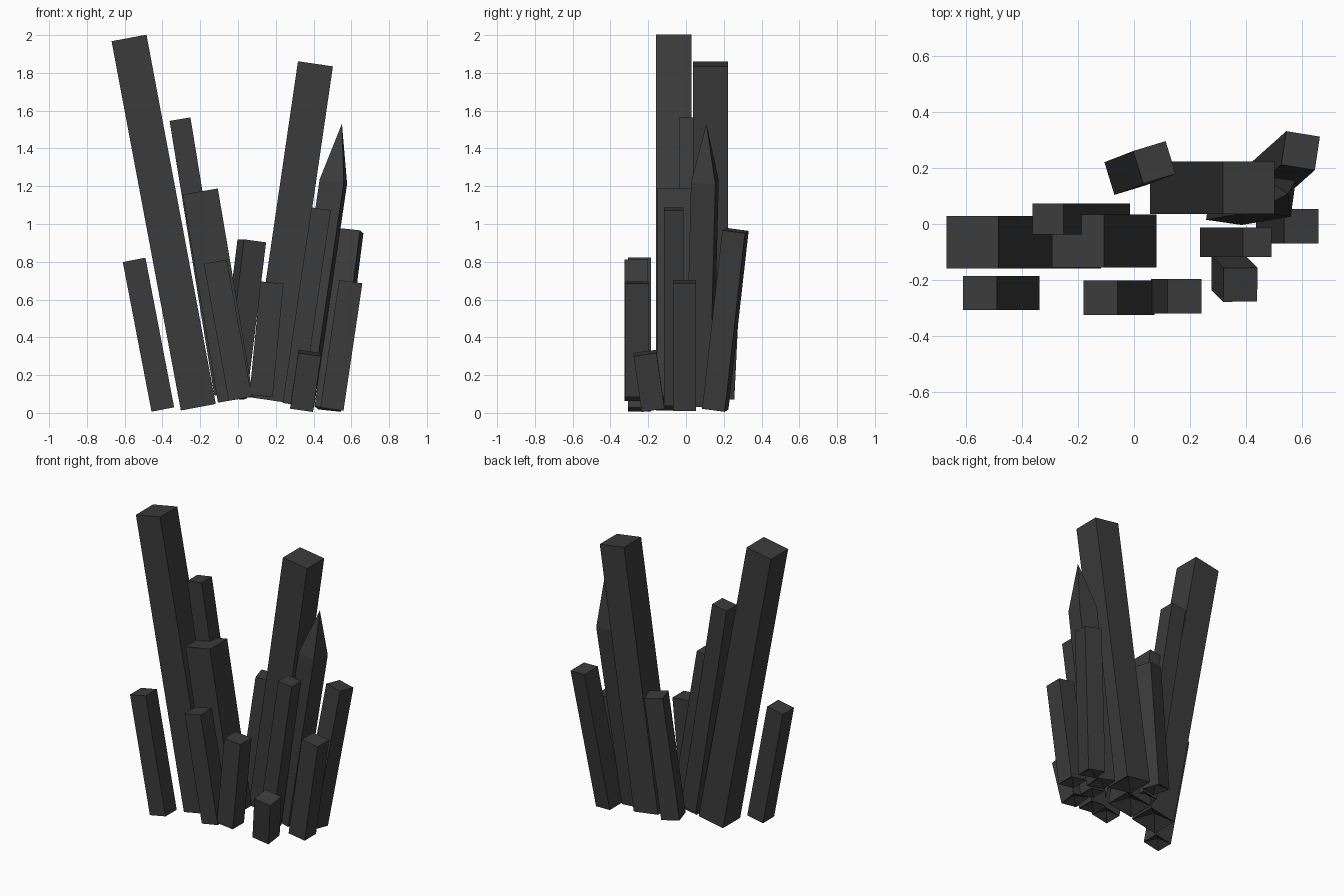
import bpy, bmesh, math
from mathutils import Vector, Matrix

old = bpy.data.objects.get("Cube")
if old:
    bpy.data.objects.remove(old, do_unlink=True)

# One dark stone colour
stone = bpy.data.materials.new("dark_stone")
stone.use_nodes = True
colour = (0.044, 0.044, 0.044, 1)
stone.diffuse_color = colour
bsdf = stone.node_tree.nodes["Principled BSDF"]
bsdf.inputs["Base Color"].default_value = colour
bsdf.inputs["Roughness"].default_value = 0.9


def pillar(name, foot, head, width, twist=0, tip=0):
    """Square leaning shaft, hollowed foot, flat or pointed head."""
    foot, head = Vector(foot), Vector(head)
    axis = head - foot
    length = axis.length
    bm = bmesh.new()
    bmesh.ops.create_cube(bm, size=1)
    bmesh.ops.scale(bm, vec=(width, width, length), verts=bm.verts)
    bmesh.ops.translate(bm, vec=(0, 0, length / 2), verts=bm.verts)
    bm.normal_update()
    low = min(bm.faces, key=lambda f: f.calc_center_median().z)
    high = max(bm.faces, key=lambda f: f.calc_center_median().z)
    # Shallow inward point under the foot
    centre = bmesh.ops.poke(bm, faces=[low])["verts"][0]
    centre.co.z += width * 0.3
    # Pointed head
    if tip:
        bmesh.ops.poke(bm, faces=[high])["verts"][0].co.z += tip
    lean = Vector((0, 0, 1)).rotation_difference(axis).to_matrix().to_4x4()
    spin = Matrix.Rotation(math.radians(twist), 4, "Z")
    bm.transform(Matrix.Translation(foot) @ lean @ spin)
    mesh = bpy.data.meshes.new(name)
    bm.to_mesh(mesh)
    bm.free()
    mesh.materials.append(stone)
    obj = bpy.data.objects.new(name, mesh)
    bpy.context.collection.objects.link(obj)
    return obj


# Large pillars
pillar("tall_right_pillar", (-0.21, -0.065, 0.03), (-0.577, -0.065, 1.985), 0.188)
pillar("middle_right_pillar", (-0.013, -0.06, 0.07), (-0.2, -0.06, 1.172), 0.189)
pillar("tall_left_pillar", (0.15, 0.13, 0.07), (0.41, 0.13, 1.848), 0.187)

# Slender pillars
pillar("slender_right_pillar", (-0.07, 0.018, 0.1), (-0.307, 0.018, 1.555), 0.112)
pillar("slender_left_pillar", (0.288, -0.065, 0.045), (0.44, -0.065, 1.08), 0.104)

# Pointed crystal
pillar("pointed_crystal", (0.33, 0.07, 0.04), (0.505, 0.1, 1.225), 0.13, -8, 0.31)

# Short pillars
pillar("outer_right_stub", (-0.398, -0.247, 0.018), (-0.55, -0.247, 0.81), 0.122)
pillar("front_right_stub", (0.012, -0.263, 0.075), (-0.12, -0.263, 0.80), 0.124)
pillar("front_centre_stub", (0.122, -0.258, 0.09), (0.18, -0.258, 0.69), 0.123)
pillar("back_centre_stub", (-0.03, 0.18, 0.08), (0.073, 0.22, 0.91), 0.122, 17)
pillar("back_left_stub", (0.475, 0.155, 0.02), (0.595, 0.262, 0.965), 0.122, -9)
pillar("outer_left_stub", (0.497, -0.008, 0.02), (0.597, -0.008, 0.695), 0.124)
pillar("small_front_stub", (0.337, -0.175, 0.022), (0.38, -0.217, 0.317), 0.122)
